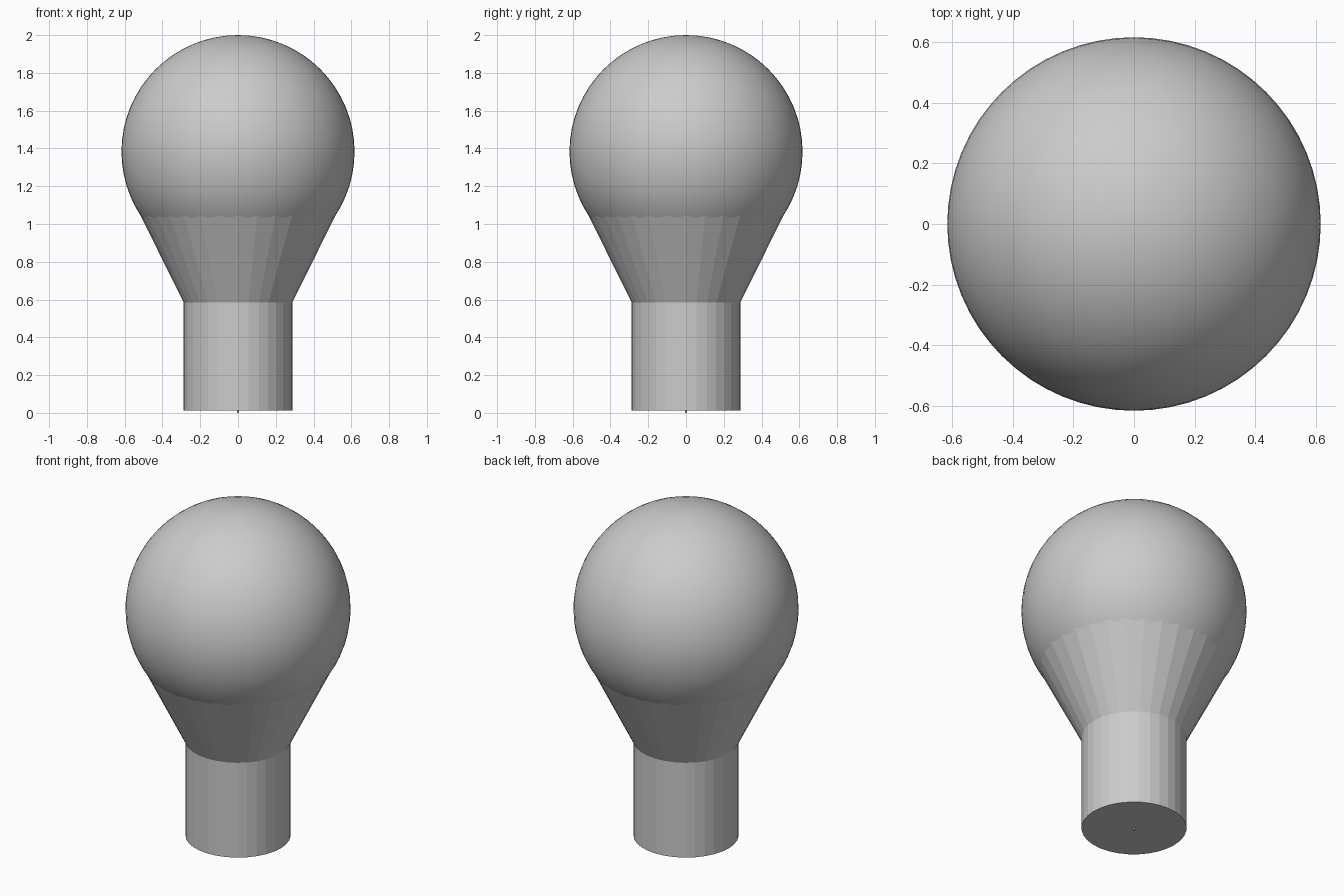
import bpy

if "Cube" in bpy.data.objects:
    bpy.data.objects.remove(bpy.data.objects["Cube"])

SIDES = 32


def frustum(name, r_bottom, r_top, z_bottom, z_top, sides=SIDES):
    bpy.ops.mesh.primitive_cone_add(
        vertices=sides, radius1=r_bottom, radius2=r_top,
        depth=z_top - z_bottom, location=(0, 0, (z_bottom + z_top) / 2))
    obj = bpy.context.object
    obj.name = name
    return obj


# Smooth round globe
bpy.ops.mesh.primitive_uv_sphere_add(
    segments=64, ring_count=32, radius=0.617, location=(0, 0, 1.383))
globe = bpy.context.object
globe.name = "bulb_globe"
bpy.ops.object.shade_smooth()

# Flat-faceted neck flaring up into the globe
frustum("bulb_neck", 0.288, 0.525, 0.585, 1.063)

# Flat-faceted cylindrical base
frustum("bulb_base", 0.288, 0.288, 0.012, 0.585)

# Tiny contact at the centre of the underside
frustum("base_contact", 0.004, 0.008, 0.0, 0.02, 12)
